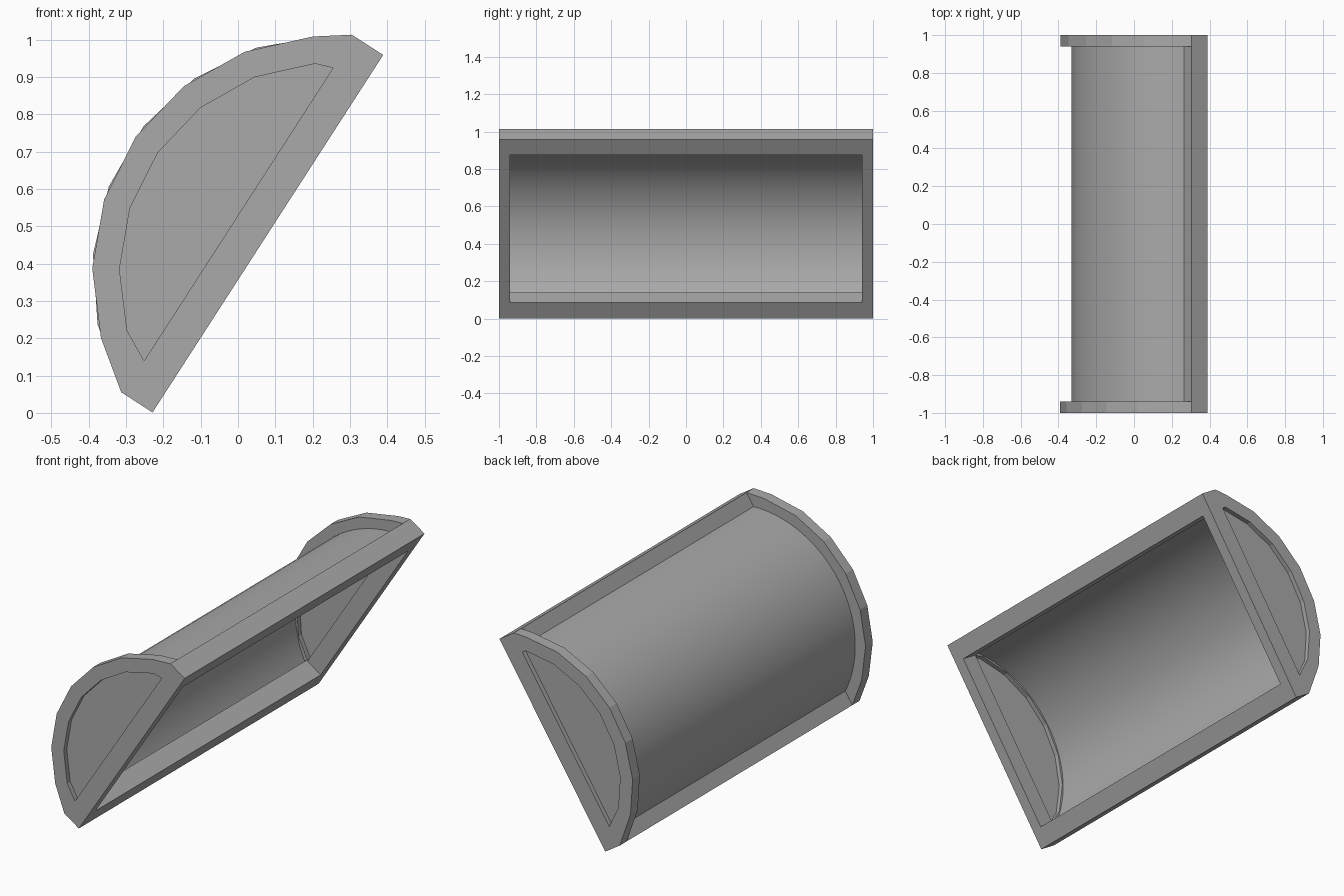
import bpy, bmesh, math

if "Cube" in bpy.data.objects:
    bpy.data.objects.remove(bpy.data.objects["Cube"], do_unlink=True)

grey = bpy.data.materials.new("plain_grey")
grey.use_nodes = True
GREY = (0.4, 0.4, 0.4, 1)
grey.diffuse_color = GREY
grey.node_tree.nodes["Principled BSDF"].inputs["Base Color"].default_value = GREY

HALF = 0.57      # half width of the open side
RAIL = 0.1       # rail thickness
ARC_D = -0.199   # centre of the arcs, below the open side


def world(u, d, y):
    """u runs along the tilted opening, d is depth behind it."""
    return (0.08 + 0.542 * u - 0.84 * d, y, 0.48 + 0.84 * u + 0.542 * d)


def arc(radius, start, end, count):
    angles = [math.radians(start + (end - start) * i / (count - 1)) for i in range(count)]
    return [(radius * math.cos(a), ARC_D + radius * math.sin(a)) for a in angles]


def finish(name, bm, smooth=False):
    bmesh.ops.recalc_face_normals(bm, faces=bm.faces)
    mesh = bpy.data.meshes.new(name)
    bm.to_mesh(mesh)
    bm.free()
    mesh.materials.append(grey)
    obj = bpy.data.objects.new(name, mesh)
    bpy.context.collection.objects.link(obj)
    if smooth:
        bpy.ops.object.select_all(action='DESELECT')
        obj.select_set(True)
        bpy.context.view_layer.objects.active = obj
        bpy.ops.object.shade_smooth_by_angle(angle=math.radians(30))
    return obj


def prism(name, profile, y0, y1, smooth=False):
    bm = bmesh.new()
    loops = [[bm.verts.new(world(u, d, y)) for u, d in profile] for y in (y0, y1)]
    n = len(profile)
    for loop in loops:
        bm.faces.new(loop)
    for i in range(n):
        j = (i + 1) % n
        bm.faces.new((loops[0][i], loops[0][j], loops[1][j], loops[1][i]))
    return finish(name, bm, smooth)


def ring(name, outer, inner, y0, y1):
    """Frame whose outer loop has one extra corner at each end."""
    bm = bmesh.new()
    outs = [[bm.verts.new(world(u, d, y)) for u, d in outer] for y in (y0, y1)]
    ins = [[bm.verts.new(world(u, d, y)) for u, d in inner] for y in (y0, y1)]
    n, m = len(outer), len(inner)
    for o, k in zip(outs, ins):
        for i in range(n):
            j = (i + 1) % n
            a, b = (min(max(t - 1, 0), m - 1) for t in (i, j))
            corners = [o[i], o[j], k[b]] + ([k[a]] if a != b else [])
            bm.faces.new(corners)
    for pair in (outs, ins):
        size = len(pair[0])
        for i in range(size):
            j = (i + 1) % size
            bm.faces.new((pair[0][i], pair[0][j], pair[1][j], pair[1][i]))
    return finish(name, bm)


# End frames with thin recessed panels
for label, side, start, end in (("front", -1, 138.4, 37), ("back", 1, 135, 34)):
    outer = ([(-HALF, 0), (-HALF, RAIL)] + arc(0.638, start, end, 7)
             + [(HALF, RAIL), (HALF, 0)])
    inner = [(-0.466, 0.094)] + arc(0.565, start, end, 7) + [(0.468, 0.094)]
    ring(label + "_end_frame", outer, inner, side * 0.94, side)
    panel = [(-0.48, 0.085)] + arc(0.572, start, end, 7) + [(0.48, 0.085)]
    prism(label + "_end_panel", panel, side * 0.965, side * 0.975)

# Long rails along the opening
for label, s in (("lower", -1), ("upper", 1)):
    prism(label + "_rail",
          [(s * 0.47, 0), (s * HALF, 0), (s * HALF, RAIL), (s * 0.47, RAIL)], -0.945, 0.945)

# Curved trough shell
shell = bmesh.new()
outside, inside = arc(0.578, 150.5, 29.5, 25), arc(0.57, 150.5, 29.5, 25)
rows = [[[shell.verts.new(world(u, d, y)) for u, d in line] for y in (-0.962, 0.962)]
        for line in (outside, inside)]
for row in rows:
    for i in range(len(outside) - 1):
        shell.faces.new((row[0][i], row[0][i + 1], row[1][i + 1], row[1][i]))
for end in (0, 1):
    for i in range(len(outside) - 1):
        shell.faces.new((rows[0][end][i], rows[0][end][i + 1],
                         rows[1][end][i + 1], rows[1][end][i]))
for i in (0, -1):
    shell.faces.new((rows[0][0][i], rows[0][1][i], rows[1][1][i], rows[1][0][i]))
finish("trough_shell", shell, smooth=True)
